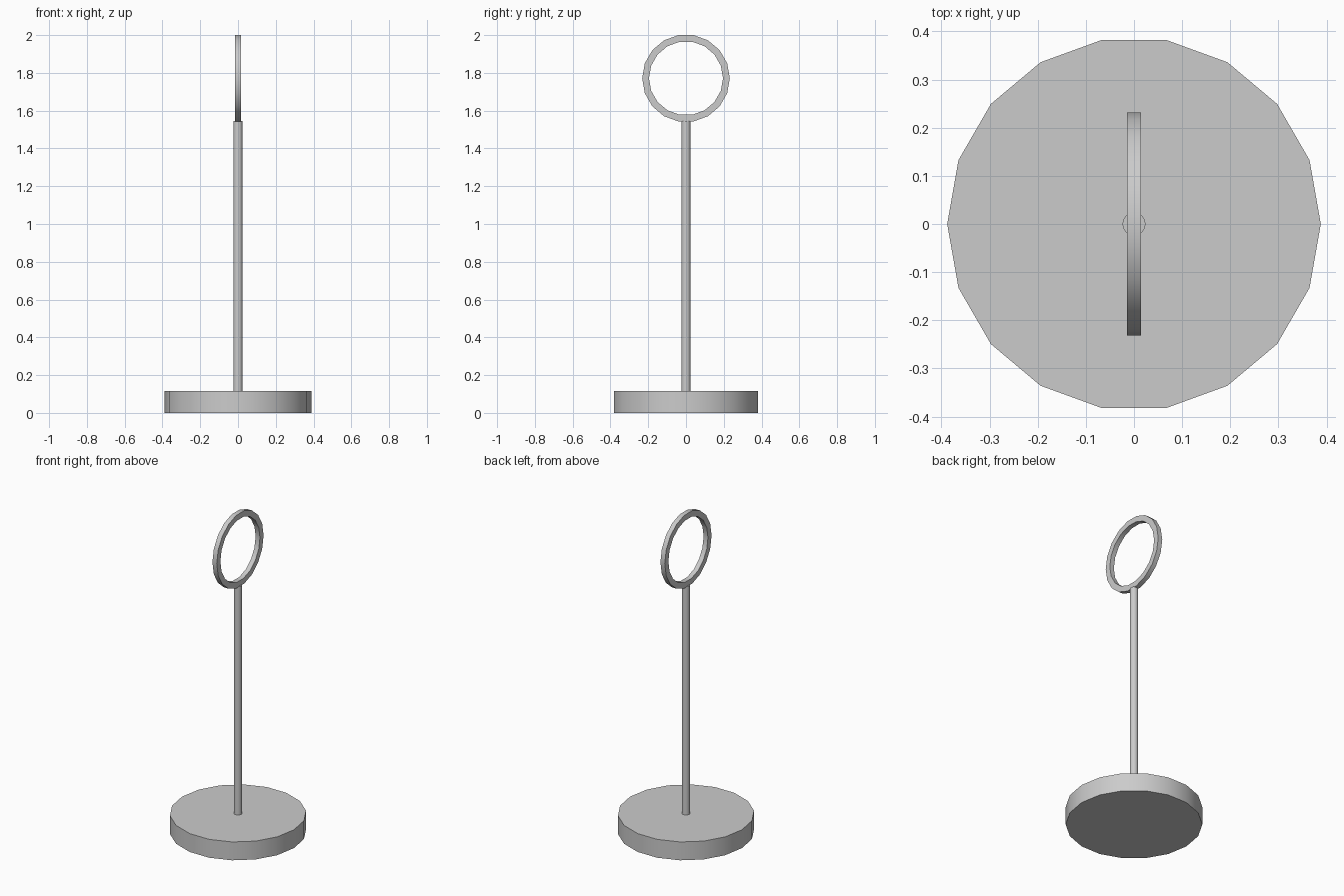
import bpy, bmesh
from math import cos, sin, tau, radians

if "Cube" in bpy.data.objects:
    bpy.data.objects.remove(bpy.data.objects["Cube"])

SIDES = 18


def lathe(name, profile, closed, place):
    """Revolve (radius, height) points; place maps (u, v, height) to xyz."""
    bm = bmesh.new()
    rings = [[bm.verts.new(place(r * cos(tau * i / SIDES), r * sin(tau * i / SIDES), h))
              for i in range(SIDES)] for r, h in profile]
    pairs = list(zip(rings, rings[1:]))
    if closed:
        pairs.append((rings[-1], rings[0]))
    else:
        bm.faces.new(rings[0])
        bm.faces.new(rings[-1])
    for a, b in pairs:
        for i in range(SIDES):
            j = (i + 1) % SIDES
            bm.faces.new((a[i], a[j], b[j], b[i]))
    bmesh.ops.recalc_face_normals(bm, faces=bm.faces)
    mesh = bpy.data.meshes.new(name)
    bm.to_mesh(mesh)
    bm.free()
    obj = bpy.data.objects.new(name, mesh)
    bpy.context.collection.objects.link(obj)
    bpy.ops.object.select_all(action='DESELECT')
    obj.select_set(True)
    bpy.context.view_layer.objects.active = obj
    bpy.ops.object.shade_smooth_by_angle(angle=radians(30))
    return obj


def upright(u, v, h):
    return (u, v, h)


def facing_x(u, v, h):
    return (h, u, v + 1.7715)


# Disc base and thin stem
lathe("base", [(0.388, 0), (0.388, 0.115)], False, upright)
lathe("stem", [(0.024, 0.115), (0.024, 1.546)], False, upright)

# Flat ring on top, its axis along x
lathe("ring", [(0.232, -0.015), (0.232, 0.015), (0.196, 0.015), (0.196, -0.015)],
      True, facing_x)
